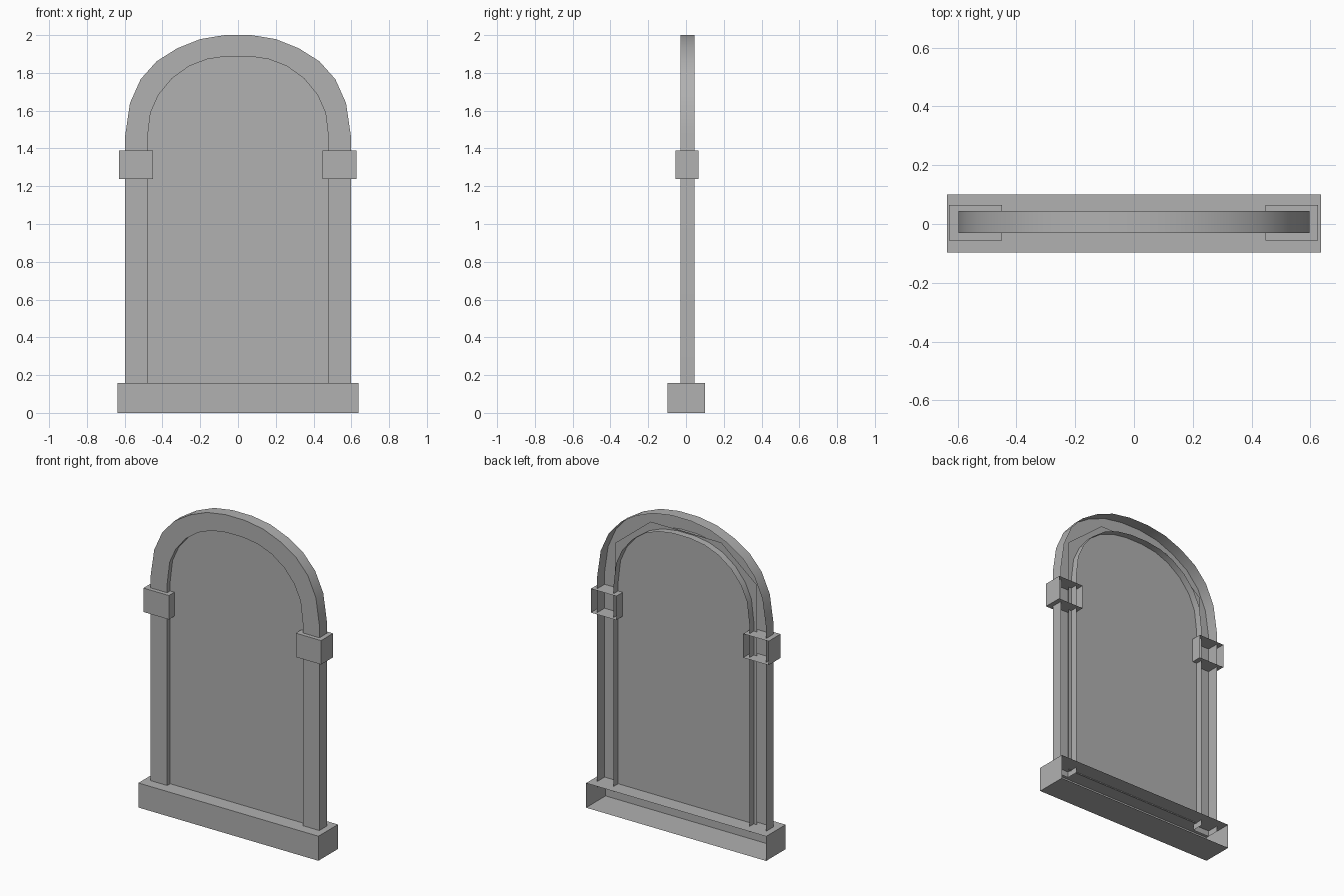
import bpy
import math

if "Cube" in bpy.data.objects:
    bpy.data.objects.remove(bpy.data.objects["Cube"])

stone = bpy.data.materials.new("dark_grey")
stone.diffuse_color = (0.44, 0.44, 0.44, 1)
stone.use_nodes = True
stone.node_tree.nodes["Principled BSDF"].inputs["Base Color"].default_value = stone.diffuse_color


def make(name, verts, faces):
    mesh = bpy.data.meshes.new(name)
    mesh.from_pydata(verts, [], faces)
    mesh.update()
    mesh.materials.append(stone)
    obj = bpy.data.objects.new(name, mesh)
    bpy.context.collection.objects.link(obj)
    return obj


def mirrored(half):
    """Full arch outline from its right half."""
    return half + [(-x, z) for x, z in reversed(half)]


def open_box(name, x0, x1, y0, y1, z0, z1):
    """Box without its back (+y) face."""
    v = [(x, y, z) for z in (z0, z1) for y in (y0, y1) for x in (x0, x1)]
    f = [(0, 2, 3, 1), (4, 5, 7, 6), (0, 1, 5, 4), (0, 4, 6, 2), (1, 3, 7, 5)]
    return make(name, v, f)


# Arched frame: front ring with outer and inner walls, hollow at the back
outer = mirrored([(0.597, 0.12), (0.597, 1.47), (0.572, 1.64), (0.515, 1.767),
                  (0.43, 1.862), (0.322, 1.93), (0.2, 1.979), (0.07, 2.0)])
inner = mirrored([(0.48, 0.12), (0.48, 1.45), (0.463, 1.59), (0.42, 1.685),
                  (0.35, 1.77), (0.26, 1.835), (0.165, 1.872), (0.06, 1.888)])
front, back = -0.03, 0.045
n = len(outer)
rows = [(outer, back), (outer, front), (inner, front), (inner, back)]
verts = [(x, y, z) for line, y in rows for x, z in line]
faces = [(r * n + i, r * n + i + 1, (r + 1) * n + i + 1, (r + 1) * n + i)
         for r in range(3) for i in range(n - 1)]
frame = make("arch_frame", verts, faces)
bpy.context.view_layer.objects.active = frame
frame.select_set(True)
bpy.ops.object.shade_smooth_by_angle(angle=math.radians(40))

# Recessed panel with a coarse top hidden behind the frame
panel = mirrored([(0.503, 0.15), (0.503, 1.69), (0.25, 1.895)])
make("back_panel", [(x, 0.0, z) for x, z in panel],
     [tuple(reversed(range(len(panel))))])

# Base plinth
open_box("base_plinth", -0.637, 0.637, -0.097, 0.1, 0.0, 0.157)

# Side blocks where the arch starts
open_box("block_right", 0.448, 0.627, -0.056, 0.065, 1.237, 1.39)
open_box("block_left", -0.63, -0.45, -0.056, 0.065, 1.237, 1.39)
